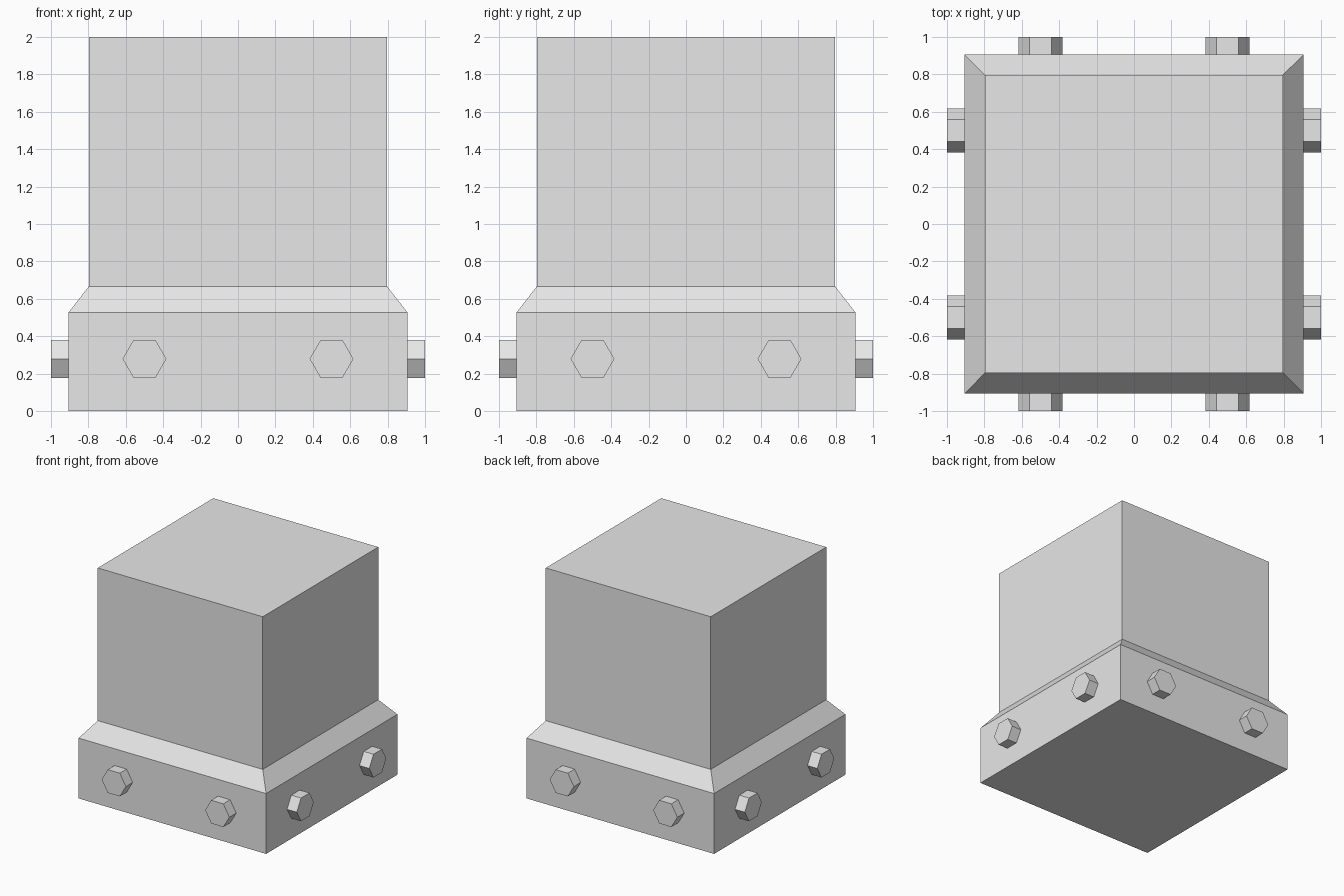
import bpy, bmesh, math
from mathutils import Matrix, Vector

if "Cube" in bpy.data.objects:
    bpy.data.objects.remove(bpy.data.objects["Cube"])

grey = bpy.data.materials.new("light_grey")
grey.diffuse_color = (0.8, 0.8, 0.8, 1)
grey.use_nodes = True
grey.node_tree.nodes["Principled BSDF"].inputs["Base Color"].default_value = grey.diffuse_color


def finish(bm, name):
    bmesh.ops.recalc_face_normals(bm, faces=bm.faces)
    mesh = bpy.data.meshes.new(name)
    bm.to_mesh(mesh)
    bm.free()
    mesh.materials.append(grey)
    obj = bpy.data.objects.new(name, mesh)
    bpy.context.collection.objects.link(obj)
    return obj


# Square post with a wider, sloped-shoulder base: (half width, height) profile
PROFILE = [(0.906, 0.0), (0.906, 0.527), (0.797, 0.667), (0.797, 2.0)]
bm = bmesh.new()
rings = [[bm.verts.new((sx * w, sy * w, z))
          for sx, sy in ((-1, -1), (1, -1), (1, 1), (-1, 1))]
         for w, z in PROFILE]
for low, high in zip(rings, rings[1:]):
    for i in range(4):
        j = (i + 1) % 4
        bm.faces.new((low[i], low[j], high[j], high[i]))
bm.faces.new(rings[0][::-1])
bm.faces.new(rings[-1])
finish(bm, "post_with_base")


# Hexagonal bolt heads, two on each side of the base
def bolt(name, side, offset):
    r, inner, outer, z = 0.117, 0.9, 1.0, 0.279
    bm = bmesh.new()
    bmesh.ops.create_cone(bm, cap_ends=True, segments=6, radius1=r, radius2=r,
                          depth=outer - inner)
    # points of the hexagon lie sideways, flats face up and down
    for v in bm.verts:
        a = math.radians(60 * round(math.degrees(math.atan2(v.co.x, v.co.y)) / 60))
        v.co = Vector((r * math.cos(a), r * math.sin(a), v.co.z))
    turn = Matrix.Rotation(math.radians(90 * side), 4, 'Z')
    place = Matrix.Translation((offset, -(inner + outer) / 2, z))
    bm.transform(turn @ place @ Matrix.Rotation(math.radians(90), 4, 'X'))
    finish(bm, name)


for side, label in enumerate(("front", "right", "back", "left")):
    for n, offset in enumerate((-0.5, 0.5), 1):
        bolt(f"{label}_bolt_{n}", side, offset)
